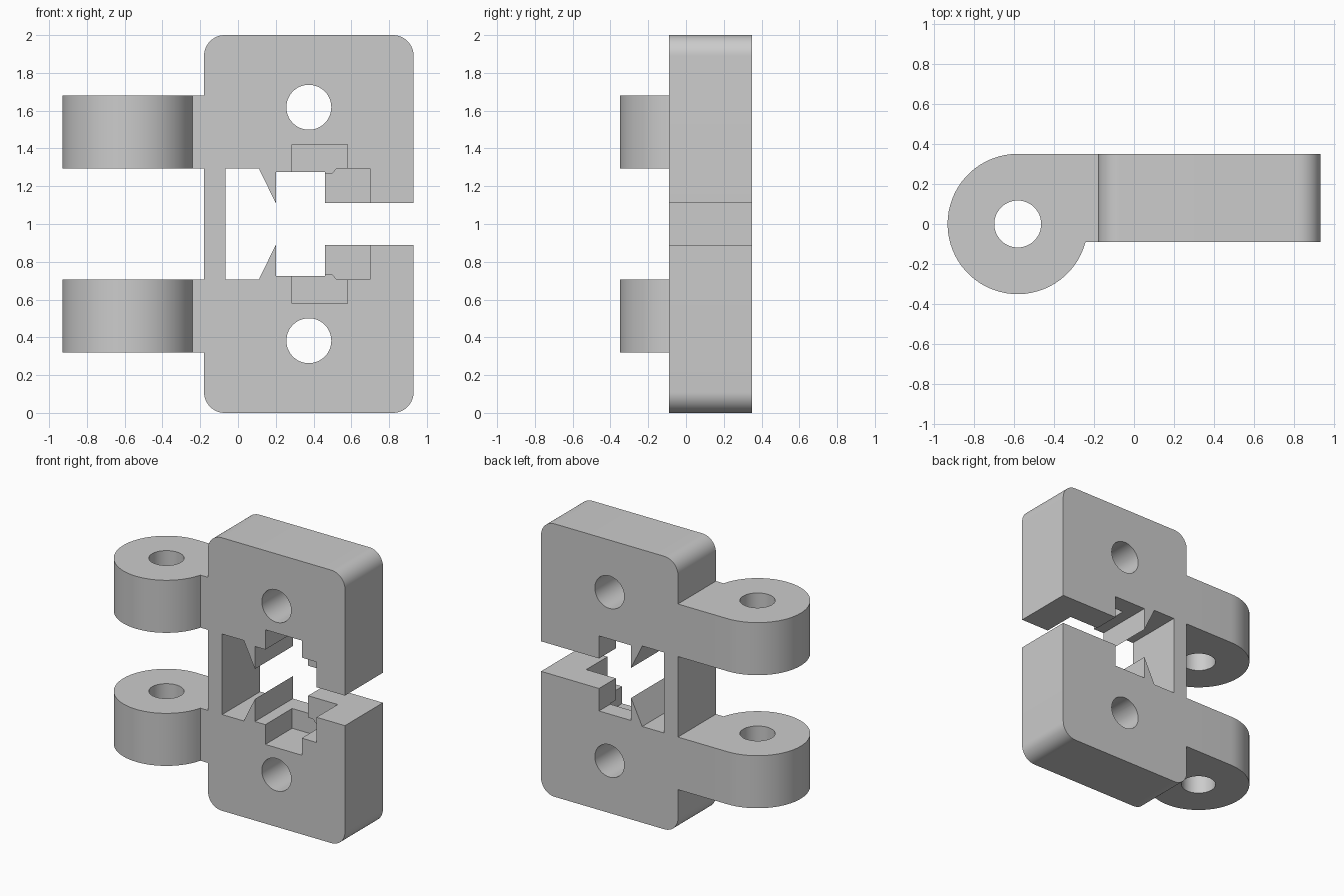
import bpy, bmesh, math

if "Cube" in bpy.data.objects:
    bpy.data.objects.remove(bpy.data.objects["Cube"], do_unlink=True)

FRONT, BACK = -0.09, 0.35
PIN_X, KNUCKLE_R = -0.58, 0.35

grey = bpy.data.materials.new("plain grey")
grey.use_nodes = True
grey.diffuse_color = (0.6, 0.6, 0.6, 1)
grey.node_tree.nodes["Principled BSDF"].inputs["Base Color"].default_value = (0.6, 0.6, 0.6, 1)


def arc(cx, cy, r, start, end, steps):
    angles = [math.radians(start + (end - start) * i / steps) for i in range(steps + 1)]
    return [(cx + r * math.cos(a), cy + r * math.sin(a)) for a in angles]


def flip(points):
    """Mirror a front profile about mid height."""
    return [(x, 2 - z) for x, z in reversed(points)]


def prism(name, points, low, high, axis):
    """Extrude a profile along y (points are x, z) or z (points are x, y)."""
    def place(p, d):
        return (p[0], d, p[1]) if axis == "y" else (p[0], p[1], d)
    bm = bmesh.new()
    face = bm.faces.new([bm.verts.new(place(p, low)) for p in points])
    ext = bmesh.ops.extrude_face_region(bm, geom=[face])
    shift = (0, high - low, 0) if axis == "y" else (0, 0, high - low)
    moved = [v for v in ext["geom"] if isinstance(v, bmesh.types.BMVert)]
    bmesh.ops.translate(bm, verts=moved, vec=shift)
    bmesh.ops.recalc_face_normals(bm, faces=bm.faces)
    mesh = bpy.data.meshes.new(name)
    bm.to_mesh(mesh)
    bm.free()
    mesh.materials.append(grey)
    obj = bpy.data.objects.new(name, mesh)
    bpy.context.collection.objects.link(obj)
    return obj


def combine(target, tool, operation):
    """Apply a boolean and discard the tool."""
    mod = target.modifiers.new("boolean", "BOOLEAN")
    mod.operation, mod.object, mod.solver = operation, tool, "EXACT"
    bpy.context.view_layer.objects.active = target
    bpy.ops.object.modifier_apply(modifier=mod.name)
    bpy.data.objects.remove(tool, do_unlink=True)


# Plate with rounded corners, window, pointed teeth and open slot
upper = [(0.93, 1.11)] + arc(0.82, 1.89, 0.11, 0, 90, 12) + arc(-0.07, 1.89, 0.11, 90, 180, 12)
opening = [(-0.065, 1.295), (0.11, 1.295), (0.2, 1.11), (0.2, 1.275), (0.46, 1.275), (0.46, 1.11)]
outline = upper + flip(upper) + flip(opening) + opening
bracket = prism("hinge_bracket", outline, FRONT, BACK, "y")

# Hinge knuckles with their arms
start_angle = 360 + math.degrees(math.asin(FRONT / KNUCKLE_R))
arm = arc(PIN_X, 0, KNUCKLE_R, 90, start_angle, 48) + [(-0.12, FRONT), (-0.12, BACK)]
for low, high in ((1.295, 1.68), (0.32, 0.705)):
    combine(bracket, prism("knuckle", arm, low, high, "z"), "UNION")

# Pin bore through both knuckles
bore = arc(PIN_X, 0, 0.117, 0, 352.5, 47)
combine(bracket, prism("pin_bore", bore, -0.2, 2.2, "z"), "DIFFERENCE")

# Screw holes and stepped front pockets, above and below the slot
screw = arc(0.375, 1.618, 0.119, 0, 352.5, 47)
deep = [(0.285, 1.2), (0.44, 1.2), (0.44, 1.27), (0.5, 1.27), (0.52, 1.295),
        (0.58, 1.295), (0.58, 1.42), (0.285, 1.42)]
shallow = [(0.4, 1.05), (0.7, 1.05), (0.7, 1.295), (0.4, 1.295)]
for profile, depth in ((screw, 0.6), (deep, 0.22), (shallow, 0.155)):
    for points in (profile, flip(profile)):
        combine(bracket, prism("cutter", points, -0.3, depth, "y"), "DIFFERENCE")

# Smooth the round faces and keep the edges sharp
bpy.ops.object.select_all(action="DESELECT")
bracket.select_set(True)
bpy.context.view_layer.objects.active = bracket
bpy.ops.object.shade_smooth_by_angle(angle=math.radians(25))
